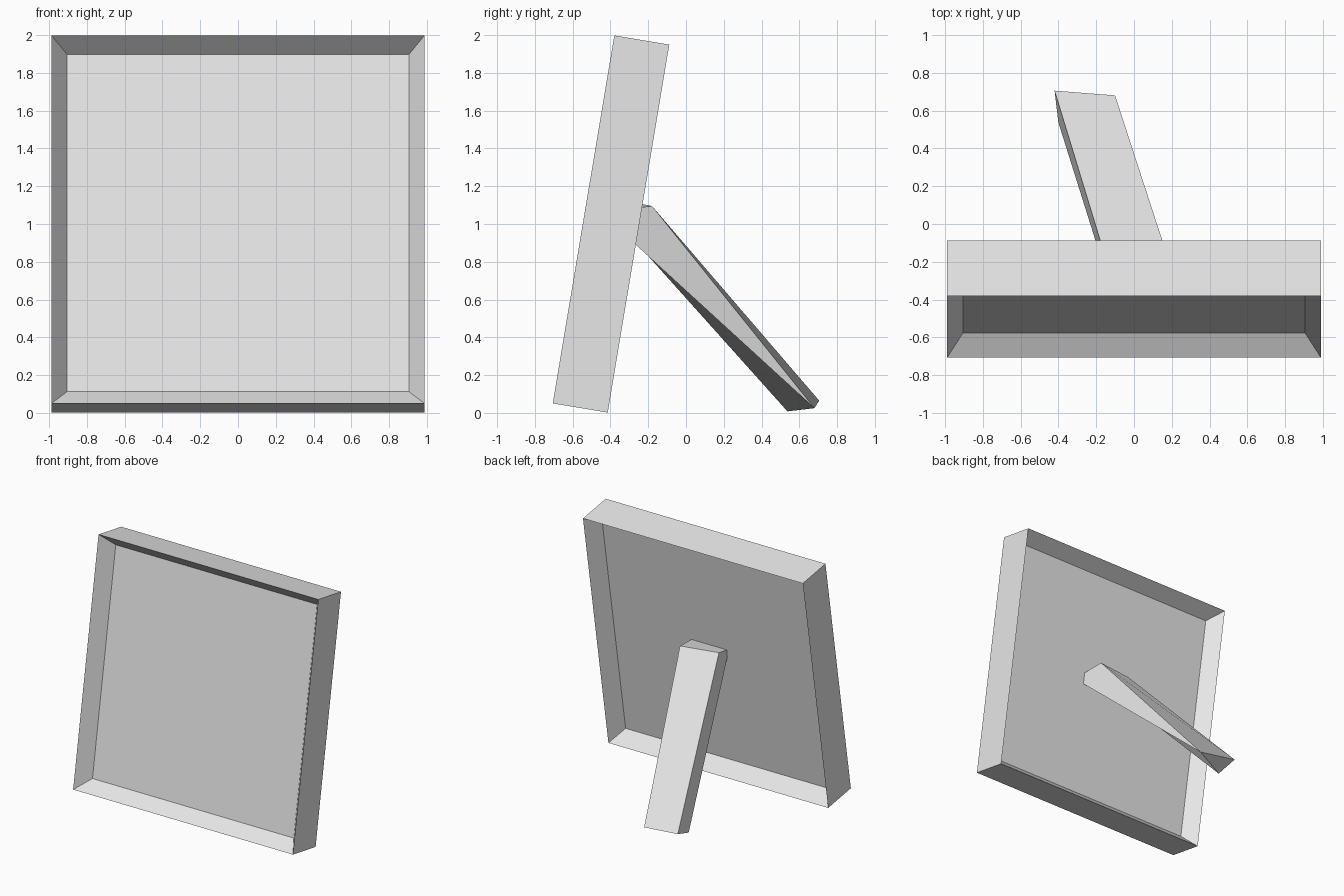
import bpy, bmesh, math
from mathutils import Matrix

cube = bpy.data.objects.get("Cube")
if cube:
    bpy.data.objects.remove(cube, do_unlink=True)

grey = bpy.data.materials.new("light_grey")
grey.use_nodes = True
grey.diffuse_color = (0.8, 0.8, 0.8, 1)
grey.node_tree.nodes["Principled BSDF"].inputs["Base Color"].default_value = (0.8, 0.8, 0.8, 1)


def add_object(name, bm):
    bmesh.ops.recalc_face_normals(bm, faces=bm.faces)
    mesh = bpy.data.meshes.new(name)
    bm.to_mesh(mesh)
    bm.free()
    mesh.materials.append(grey)
    obj = bpy.data.objects.new(name, mesh)
    bpy.context.collection.objects.link(obj)
    return obj


# Square frame: a slab with a sloped recess on the front and back
SIZE, DEPTH, RECESS = 1.975, 0.295, 0.1175
bm = bmesh.new()
bmesh.ops.create_cube(bm, size=1, matrix=Matrix.Diagonal((SIZE, DEPTH, SIZE, 1)))
bm.normal_update()
broad = [f for f in bm.faces if abs(f.normal.y) > 0.9]
bmesh.ops.inset_individual(bm, faces=broad, thickness=RECESS, depth=-RECESS)
frame = add_object("picture_frame", bm)
frame.location = (0, -0.397, 1.0)
frame.rotation_euler.x = math.radians(-9.5)

# Slanted support leg: four-sided at the panel, cut to a three-sided foot
foot = [(-0.42, 0.705, 0.065), (-0.10, 0.68, 0.025), (-0.40, 0.537, 0.008)]
shoulder = [(-0.135, -0.23, 1.105), (0.18, -0.18, 1.095)]
root = [(-0.12, -0.36, 1.075), (0.20, -0.36, 1.075), (0.20, -0.375, 0.99), (-0.115, -0.37, 1.02)]
bm = bmesh.new()
a, b, c = [bm.verts.new(p) for p in foot]
sa, sb = [bm.verts.new(p) for p in shoulder]
ra, rb, rd, rc = [bm.verts.new(p) for p in root]
for face in [(a, b, c),               # foot
             (a, b, sb, sa),          # back
             (sa, sb, rb, ra),        # top end
             (b, sb, rb, rd),         # left side
             (b, rd, rc, c),          # underside
             (c, rc, ra, sa, a),      # right side
             (ra, rb, rd, rc)]:       # end at the panel
    bm.faces.new(face)
add_object("support_leg", bm)
